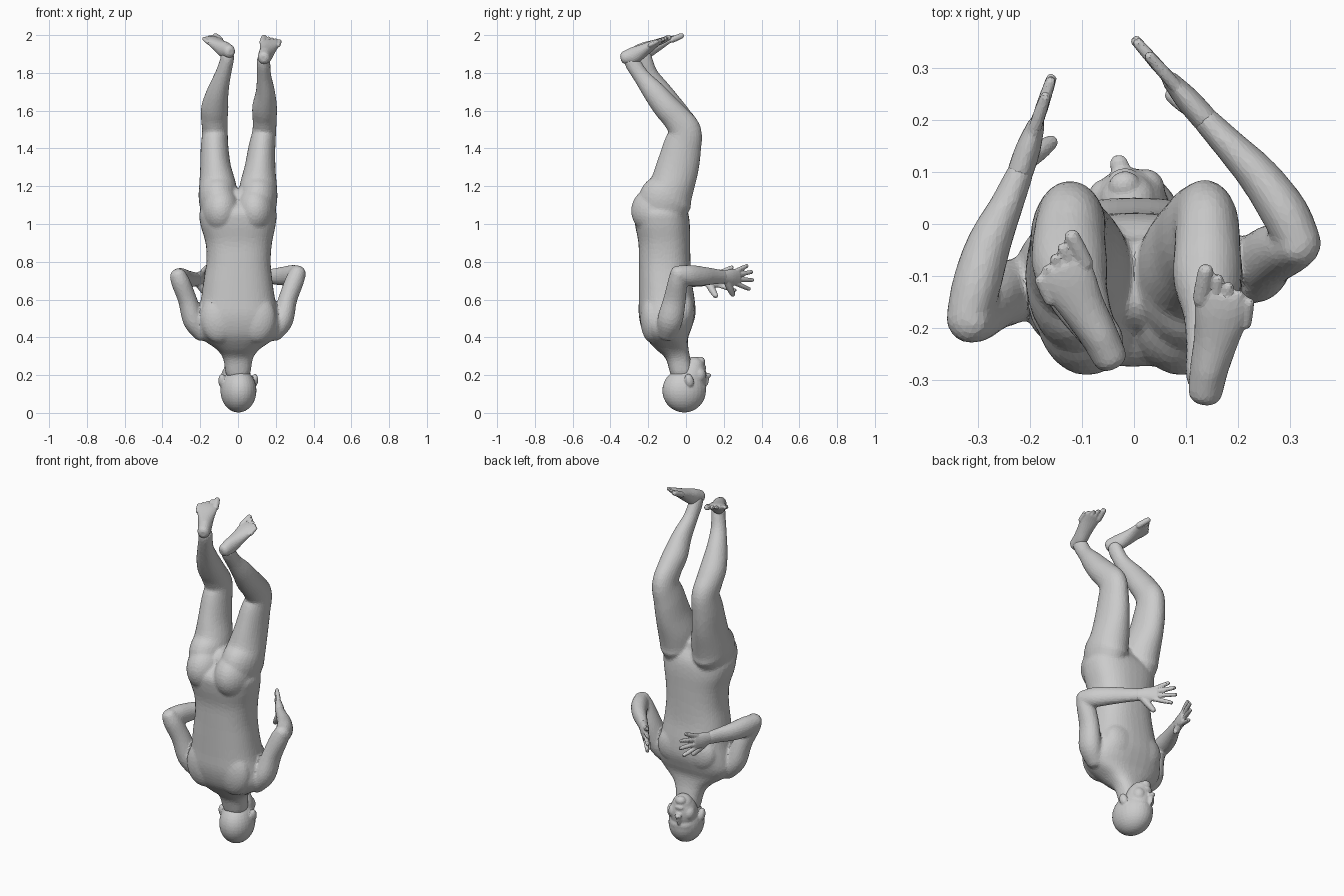
import bpy, bmesh, math
from mathutils import Vector, Matrix

if "Cube" in bpy.data.objects:
    bpy.data.objects.remove(bpy.data.objects["Cube"])

parts = []


def finish(bm, name):
    bmesh.ops.recalc_face_normals(bm, faces=bm.faces[:])
    me = bpy.data.meshes.new(name)
    bm.to_mesh(me)
    bm.free()
    ob = bpy.data.objects.new(name, me)
    bpy.context.collection.objects.link(ob)
    parts.append(ob)


def spline(st, steps=5):
    out = []
    for i in range(len(st) - 1):
        p = [st[max(0, min(len(st) - 1, i + k))] for k in (-1, 0, 1, 2)]
        for s in range(steps):
            t = s / steps
            out.append([0.5 * (2 * b + (c - a) * t + (2 * a - 5 * b + 4 * c - d) * t * t
                        + (3 * b - a - 3 * c + d) * t ** 3) for a, b, c, d in zip(*p)])
    return out + [list(st[-1])]


def tube(name, stations, ref=(1, 0, 0), axis=None, power=2.0, sides=24):
    """Smooth loft through (x, y, z, radius along ref, other radius), rounded at both ends."""
    pts = spline(stations)
    bm = bmesh.new()
    rings = []
    n = len(pts)
    cap = [(0, 1), (0.43, 0.9), (0.71, 0.7), (0.9, 0.43)]
    for i, p in enumerate(pts):
        a, b = pts[max(i - 1, 0)], pts[min(i + 1, n - 1)]
        t = Vector(axis) if axis else (Vector(b[:3]) - Vector(a[:3])).normalized()
        u = Vector(ref)
        u = (u - t * u.dot(t)).normalized()
        v = t.cross(u)
        r = min(p[3], p[4]) * 0.8
        loops = [(0, 1)]
        if i == 0:
            loops = [(-h, s) for h, s in reversed(cap)]
        elif i == n - 1:
            loops = cap
        for off, sc in loops:
            ring = []
            for k in range(sides):
                an = 2 * math.pi * k / sides
                c, s = math.cos(an), math.sin(an)
                c = math.copysign(abs(c) ** (2 / power), c)
                s = math.copysign(abs(s) ** (2 / power), s)
                ring.append(bm.verts.new(Vector(p[:3]) + t * off * r
                                         + u * c * p[3] * sc + v * s * p[4] * sc))
            rings.append(ring)
    for r0, r1 in zip(rings, rings[1:]):
        for k in range(sides):
            j = (k + 1) % sides
            bm.faces.new((r0[k], r0[j], r1[j], r1[k]))
    bm.faces.new(rings[0])
    bm.faces.new(rings[-1])
    finish(bm, name)


def ball(name, loc, rad, yaw=0, tilt=0):
    bm = bmesh.new()
    m = (Matrix.Translation(loc) @ Matrix.Rotation(yaw, 4, 'Z')
         @ Matrix.Rotation(tilt, 4, 'X') @ Matrix.Diagonal((*rad, 1)))
    bmesh.ops.create_uvsphere(bm, u_segments=28, v_segments=18, radius=1, matrix=m)
    finish(bm, name)


def digit(name, a, b, r0, r1):
    a, b = Vector(a), Vector(b)
    tube(name, [(*a, r0, r0), (*a.lerp(b, 0.5), r0, r0), (*a.lerp(b, 0.94), r1, r1)],
         ref=(0, 0, 1), sides=12)


def merge(name, voxel, smooth, ratio):
    """Join the collected parts into one softened, faceted skin."""
    for o in bpy.context.selected_objects:
        o.select_set(False)
    for o in parts:
        o.select_set(True)
    ob = parts[0]
    bpy.context.view_layer.objects.active = ob
    bpy.ops.object.join()
    ob.name = name
    rm = ob.modifiers.new("skin", 'REMESH')
    rm.mode = 'VOXEL'
    rm.voxel_size = voxel
    sm = ob.modifiers.new("soften", 'SMOOTH')
    sm.factor = .5
    sm.iterations = smooth
    ob.modifiers.new("facets", 'DECIMATE').ratio = ratio
    parts.clear()


# torso and neck, head end first
tube("torso", [
    (0, -.025, .22, .068, .062), (0, -.043, .29, .08, .066), (0, -.075, .34, .118, .088),
    (0, -.1, .395, .197, .111), (0, -.103, .45, .228, .133), (0, -.1, .52, .217, .15),
    (0, -.102, .6, .197, .148), (0, -.11, .7, .182, .14), (.003, -.113, .8, .17, .137),
    (.004, -.115, .9, .176, .137), (0, -.125, 1.0, .2, .145), (0, -.13, 1.07, .2, .138),
    (0, -.115, 1.125, .14, .09)], axis=(0, 0, 1), power=2.4, sides=36)
for s in (-1, 1):
    ball("chest_muscle", (s * .085, -.01, .54), (.1, .056, .1))
    ball("shoulder_blade", (s * .1, -.18, .5), (.1, .062, .13))
    ball("buttock", (s * .09, -.155, 1.07), (.102, .136, .13))

# legs
tube("leg_left", [
    (.1, -.125, 1.0, .08, .1), (.105, -.11, 1.12, .102, .142), (.108, -.075, 1.2, .099, .119),
    (.117, -.045, 1.3, .082, .113), (.126, -.022, 1.4, .072, .103), (.139, -.006, 1.49, .063, .088),
    (.141, -.05, 1.56, .064, .075), (.141, -.105, 1.62, .066, .07), (.145, -.17, 1.7, .051, .06),
    (.138, -.235, 1.78, .039, .044), (.135, -.275, 1.84, .037, .043), (.135, -.29, 1.87, .036, .042)])
tube("leg_right", [
    (-.1, -.125, 1.0, .08, .1), (-.105, -.11, 1.12, .102, .142), (-.108, -.075, 1.2, .099, .119),
    (-.119, -.045, 1.3, .082, .113), (-.124, -.022, 1.4, .074, .103), (-.122, -.008, 1.49, .068, .088),
    (-.125, -.042, 1.56, .071, .075), (-.122, -.083, 1.62, .072, .07), (-.107, -.135, 1.7, .058, .06),
    (-.08, -.19, 1.79, .043, .044), (-.06, -.217, 1.86, .037, .043), (-.055, -.225, 1.89, .036, .042)])

# arms
tube("upper_arm_left", [
    (.19, -.1, .42, .045, .05), (.235, -.085, .49, .057, .067), (.263, -.06, .6, .05, .06),
    (.3, -.045, .7, .05, .05), (.318, -.04, .745, .042, .042)])
tube("forearm_left", [
    (.32, -.042, .735, .046, .042), (.29, .02, .728, .056, .046), (.241, .09, .724, .051, .04),
    (.18, .155, .722, .042, .031), (.137, .2, .72, .037, .026)], ref=(0, 0, 1))
tube("upper_arm_right", [
    (-.19, -.115, .42, .045, .05), (-.235, -.13, .49, .057, .062), (-.268, -.15, .6, .05, .055),
    (-.303, -.177, .69, .05, .05), (-.317, -.188, .73, .042, .042)])
tube("forearm_right", [
    (-.32, -.188, .72, .045, .042), (-.303, -.12, .712, .056, .047), (-.279, -.04, .708, .051, .043),
    (-.243, .04, .707, .042, .032), (-.218, .1, .706, .037, .026)], ref=(0, 0, 1))
merge("body", .007, 14, .13)

# head turned slightly to one side
yaw = math.radians(14)
hd = Matrix.Rotation(yaw, 3, 'Z')


def head_ball(name, loc, rad, tilt=0):
    ball(name, hd @ Vector(loc), rad, yaw, tilt)


head_ball("skull", (0, -.01, .118), (.094, .117, .116))
head_ball("face", (0, .03, .185), (.075, .078, .11), math.radians(-8))
head_ball("jaw", (0, .045, .247), (.055, .055, .05), math.radians(-10))
head_ball("chin", (0, .077, .273), (.03, .027, .025))
head_ball("lips", (0, .094, .24), (.026, .016, .016))
head_ball("brow", (0, .058, .13), (.066, .05, .045))
head_ball("nose_bridge", (0, .105, .175), (.013, .02, .036))
head_ball("nose_tip", (0, .117, .198), (.019, .021, .014))
for s in (-1, 1):
    head_ball("ear", (s * .09, -.005, .172), (.018, .024, .036), math.radians(15))
    head_ball("cheek", (s * .04, .06, .2), (.035, .038, .042))
merge("head", .005, 8, .2)


# feet with soles upward
def foot(name, heel, toe, side):
    h, t = Vector(heel), Vector(toe)
    d = (t - h).normalized()
    w = Vector((d.y, -d.x, 0)).normalized() * side   # toward the small toe
    up = Vector((0, 0, 1))
    sts = [(*(h.lerp(t, f) + w * sh + up * dz), rw, rh) for f, sh, dz, rw, rh in [
        (0.0, 0, -.004, .033, .036), (.25, 0, -.012, .037, .044), (.55, .004, -.008, .043, .034),
        (.85, .006, 0, .053, .022), (1, .003, .002, .051, .015)]]
    tube(name, sts, ref=w)
    for i in range(5):
        r = .0165 if i == 0 else .0115
        a = t + w * (-.037 + .022 * i + (.004 if i else 0)) - d * (.012 + .009 * i)
        digit(name + "_toe", a, a + d * (.066 - .004 * i) + up * .004, r, r * .9)


foot("foot_left", (.137, -.322, 1.885), (.167, -.14, 1.965), 1)
foot("foot_right", (-.047, -.255, 1.918), (-.132, -.082, 1.978), -1)


# hands with spread fingers
def hand(name, wrist, tip, thumb):
    w, t = Vector(wrist), Vector(tip)
    k = w.lerp(t, .48)
    tube(name, [(*w, .035, .025), (*w.lerp(k, .5), .042, .024), (*k, .045, .017)], ref=(0, 0, 1))
    for dz, tz, f in [(-.033, -.062, .88), (-.011, -.012, 1), (.012, .032, .97), (.033, .064, .8)]:
        digit(name + "_finger", k - (k - w) * .15 + Vector((0, 0, dz)),
              w.lerp(t, f) + Vector((0, 0, tz)), .0125, .0105)
    digit(name + "_thumb", w.lerp(k, .2) + Vector((0, 0, -.02)), thumb, .019, .014)


hand("hand_left", (.137, .2, .72), (-.002, .358, .715), (.068, .25, .622))
hand("hand_right", (-.218, .1, .706), (-.156, .287, .71), (-.155, .16, .615))
merge("hands_and_feet", .0045, 3, .2)
